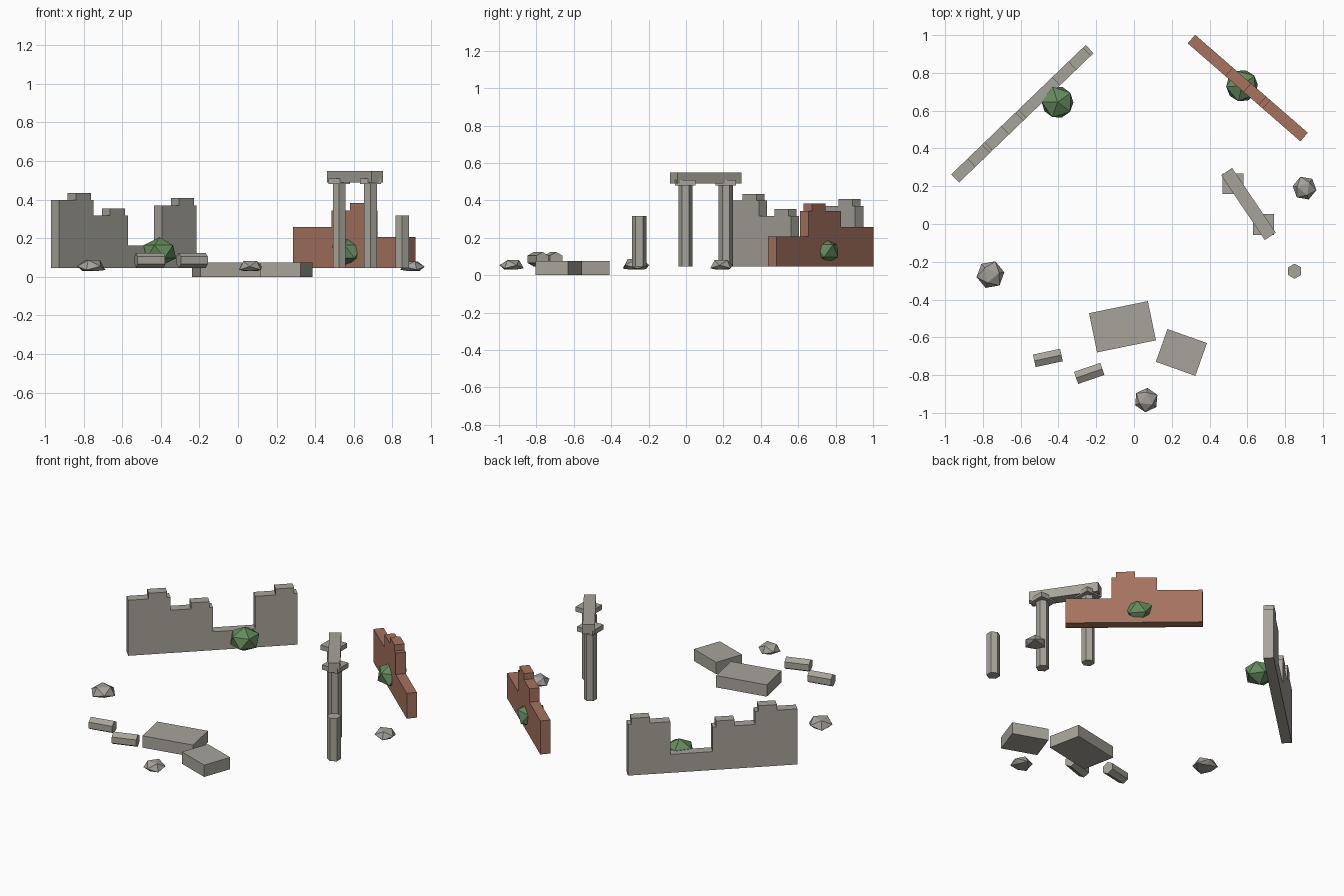
import bpy, bmesh
from math import radians, pi, atan
from mathutils import Matrix, Vector

if "Cube" in bpy.data.objects:
    bpy.data.objects.remove(bpy.data.objects["Cube"])


def material(name, rgb):
    m = bpy.data.materials.new(name)
    m.diffuse_color = (*rgb, 1)
    m.use_nodes = True
    m.node_tree.nodes["Principled BSDF"].inputs["Base Color"].default_value = m.diffuse_color
    return m


STONE = material("pale stone", (0.39, 0.37, 0.325))
ROCK = material("rock grey", (0.37, 0.35, 0.32))
BRICK = material("red brick", (0.38, 0.17, 0.115))
LEAF = material("leaf green", (0.13, 0.26, 0.11))
BASE = 0.045   # ground level of the ruins


def finish(name, bm, mat, loc=(0, 0, 0), rz=0.0):
    bmesh.ops.recalc_face_normals(bm, faces=bm.faces)
    me = bpy.data.meshes.new(name)
    bm.to_mesh(me)
    bm.free()
    me.materials.append(mat)
    ob = bpy.data.objects.new(name, me)
    ob.location = loc
    ob.rotation_euler.z = radians(rz)
    bpy.context.collection.objects.link(ob)
    return ob


def box(name, size, loc, rz=0):
    bm = bmesh.new()
    bmesh.ops.create_cube(bm, size=1)
    bmesh.ops.scale(bm, vec=size, verts=bm.verts)
    finish(name, bm, STONE, loc, rz)


def hex_shaft(name, r, length, loc, rz=0, lying=False):
    bm = bmesh.new()
    bmesh.ops.create_cone(bm, cap_ends=True, segments=6, radius1=r, radius2=r, depth=length)
    # corner towards +y, as on the standing shafts
    a = max(bm.verts, key=lambda v: v.co.y).co
    if abs(a.x) > 1e-4:
        bmesh.ops.rotate(bm, matrix=Matrix.Rotation(pi / 6, 3, 'Z'), verts=bm.verts)
    if lying:   # ridge up, axis along x
        bmesh.ops.rotate(bm, matrix=Matrix.Rotation(pi / 2, 3, 'X'), verts=bm.verts)
        bmesh.ops.rotate(bm, matrix=Matrix.Rotation(pi / 2, 3, 'Z'), verts=bm.verts)
    finish(name, bm, STONE, loc, rz)


def ruined_wall(name, start, rz, seg, tops, mat, thick=0.06):
    """Stepped profile; each step is (height, merlon height or None)."""
    pts = [(0, BASE)]
    for i, (h, merlon) in enumerate(tops):
        x, mid = i * seg, (i + 0.5) * seg
        pts.append((x, h))
        if merlon:
            pts += [(mid - 0.004, h), (mid - 0.004, merlon), (mid + 0.104, merlon), (mid + 0.104, h)]
        pts.append((x + seg, h))
    pts.append((len(tops) * seg, BASE))
    bm = bmesh.new()
    f = bm.faces.new([bm.verts.new((x, -thick / 2, z)) for x, z in pts])
    ext = bmesh.ops.extrude_face_region(bm, geom=[f])
    bmesh.ops.translate(bm, vec=(0, thick, 0),
                        verts=[g for g in ext['geom'] if isinstance(g, bmesh.types.BMVert)])
    finish(name, bm, mat, (*start, 0), rz)


# Broken walls
ruined_wall("stone_wall", (-0.947, 0.241), 43.9, 0.247,
            [(0.398, 0.434), (0.317, 0.355), (0.162, None), (0.37, 0.408)], STONE)
ruined_wall("brick_wall", (0.304, 0.979), -41, 0.2635,
            [(0.258, None), (0.343, 0.382), (0.206, None)], BRICK)

# Gateway: two columns, caps and a lintel
for i, (x, y) in enumerate([(0.524, 0.213), (0.686, -0.003)]):
    hex_shaft(f"gate_column_{i + 1}", 0.038, 0.44, (x, y, BASE + 0.22))
    box(f"column_cap_{i + 1}", (0.11, 0.11, 0.03), (x, y, 0.495))
box("lintel", (0.413, 0.07, 0.06), (0.606, 0.106, 0.519), -56)

# Lone column and fallen drums
hex_shaft("lone_column", 0.04, 0.272, (0.85, -0.25, BASE + 0.136))
hex_shaft("fallen_drum_1", 0.039, 0.147, (-0.456, -0.709, 0.085), 12, True)
hex_shaft("fallen_drum_2", 0.039, 0.147, (-0.237, -0.791, 0.085), 19, True)

# Paving slabs
box("paving_slab_1", (0.318, 0.212, 0.075), (-0.061, -0.544, 0.0375), 11.6)
box("paving_slab_2", (0.222, 0.184, 0.075), (0.251, -0.68, 0.0375), -19.6)

# Rocks: faceted domes with flattened undersides
for i, (x, y, r, rz) in enumerate([(-0.76, -0.268, 0.076, 10), (0.903, 0.19, 0.065, 50),
                                   (0.065, -0.932, 0.066, 85)]):
    bm = bmesh.new()
    bmesh.ops.create_icosphere(bm, subdivisions=1, radius=r)
    bm.normal_update()
    bm.faces.ensure_lookup_table()
    top = max(bm.faces, key=lambda f: f.normal.z)
    turn = top.normal.rotation_difference(Vector((0, 0, 1))).to_matrix()
    bmesh.ops.rotate(bm, matrix=turn, verts=bm.verts)
    for v in bm.verts:
        v.co.z = max(v.co.z * 0.68, -0.015)
    finish(f"rock_{i + 1}", bm, ROCK, (x, y, BASE), rz)

# Bushes against the walls
for i, (x, y, rz) in enumerate([(-0.405, 0.645, 35), (0.572, 0.732, 40)]):
    bm = bmesh.new()
    bmesh.ops.create_icosphere(bm, subdivisions=1, radius=0.094)
    bmesh.ops.scale(bm, vec=(1, 1, 0.8), verts=bm.verts)
    finish(f"bush_{i + 1}", bm, LEAF, (x, y, 0.13), rz)
